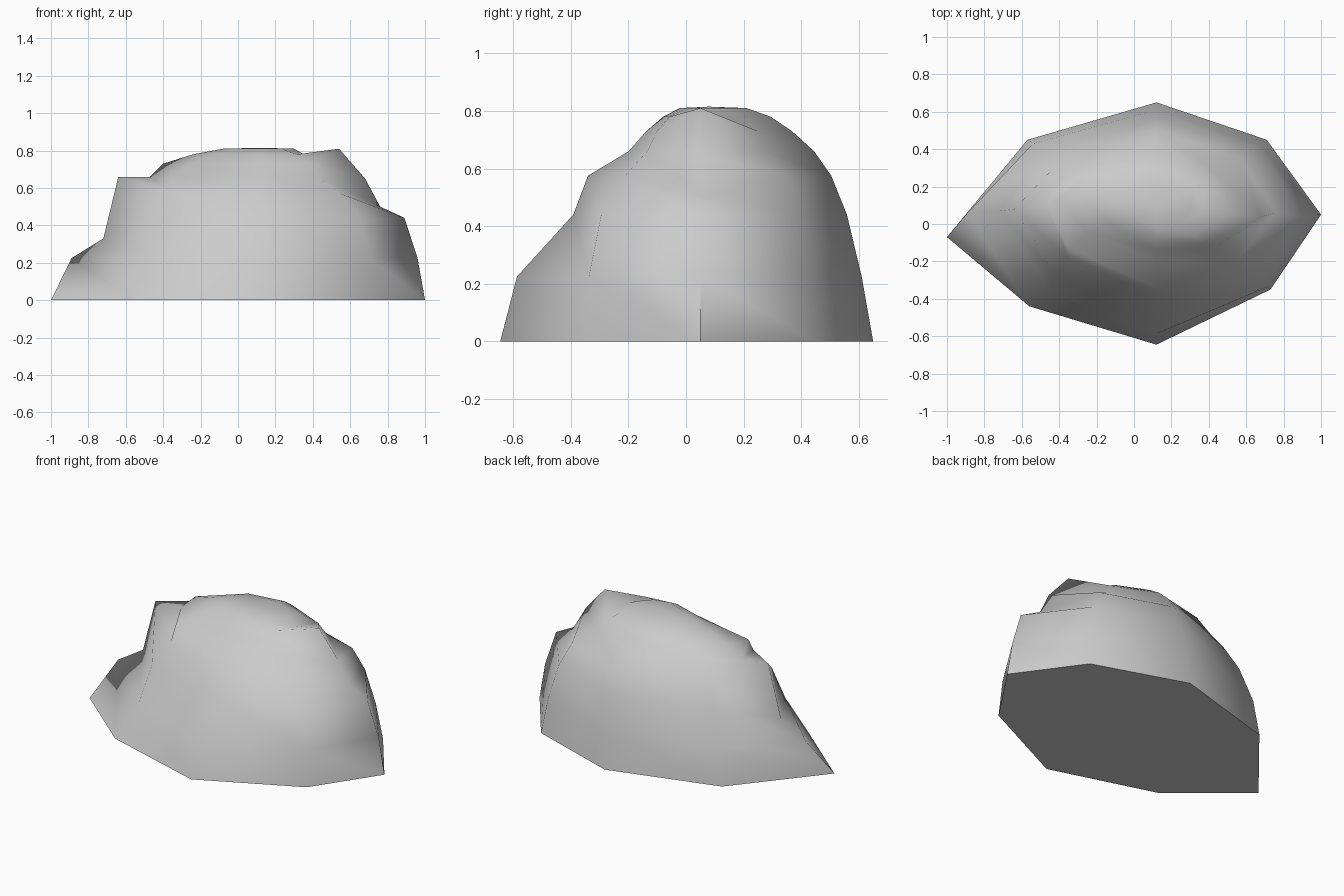
import bpy, bmesh

# Boulder: eight-sided dome built ring by ring around an off-centre peak
PEAK = (0.12, 0.08, 0.815)
OUTLINE = [(-1, -0.07), (-0.57, 0.45), (0.12, 0.65), (0.71, 0.45),
           (1, 0.05), (0.73, -0.35), (0.12, -0.645), (-0.56, -0.44)]
HEIGHTS = [0, 0.225, 0.44, 0.575, 0.66, 0.73, 0.78, 0.81]

# Rounded ribs: distance from the peak axis at every height (1 = on the outline)
ROUND_RIBS = {
    2: [1, 0.93, 0.84, 0.745, 0.64, 0.505, 0.375, 0.23],
    3: [1, 0.94, 0.85, 0.745, 0.53, 0.46, 0.34, 0.21],
    5: [1, 0.97, 0.87, 0.68, 0.50, 0.42, 0.32, 0.18],
    6: [1, 0.92, 0.65, 0.58, 0.385, 0.30, 0.22, 0.14],
}

# Chipped ribs with ledges at the left and right ends: points above the outline
LEFT_TIP = [(-0.89, 0.06, 0.225), (-0.72, 0.07, 0.33), (-0.64, 0.08, 0.66),
            (-0.47, 0.10, 0.66), (-0.40, 0.14, 0.73), (-0.24, 0.10, 0.78), (-0.08, 0.08, 0.81)]
RIGHT_TIP = [(0.96, 0.05, 0.225), (0.89, 0.04, 0.44), (0.76, 0.06, 0.50),
             (0.68, 0.04, 0.65), (0.54, 0.05, 0.81), (0.36, 0.06, 0.775), (0.30, 0.08, 0.81)]
# Left shoulders: x, y at each ring height
BACK_LEFT = [(-0.54, 0.43), (-0.475, 0.38), (-0.40, 0.33), (-0.33, 0.29),
             (-0.23, 0.29), (-0.11, 0.26), (-0.02, 0.15)]
FRONT_LEFT = [(-0.45, -0.36), (-0.42, -0.27), (-0.35, -0.18), (-0.35, -0.13),
              (-0.24, -0.05), (-0.12, 0.0), (0.0, 0.03)]


def rib_points(rib):
    x, y = OUTLINE[rib]
    base = [(x, y, 0)]
    if rib == 0:
        return base + LEFT_TIP
    if rib == 4:
        return base + RIGHT_TIP
    if rib in (1, 7):
        side = BACK_LEFT if rib == 1 else FRONT_LEFT
        return base + [(px, py, z) for (px, py), z in zip(side, HEIGHTS[1:])]
    return [(PEAK[0] + s * (x - PEAK[0]), PEAK[1] + s * (y - PEAK[1]), z)
            for s, z in zip(ROUND_RIBS[rib], HEIGHTS)]


bm = bmesh.new()
ribs = [[bm.verts.new(p) for p in rib_points(c)] for c in range(8)]
top = bm.verts.new(PEAK)
for c in range(8):
    a, b = ribs[c], ribs[(c + 1) % 8]
    for r in range(7):
        bm.faces.new((a[r], b[r], b[r + 1], a[r + 1]))
    bm.faces.new((a[-1], b[-1], top))
bm.faces.new([rib[0] for rib in ribs])
bmesh.ops.recalc_face_normals(bm, faces=bm.faces)

mesh = bpy.data.meshes.new("boulder")
bm.to_mesh(mesh)
bm.free()
boulder = bpy.data.objects.new("boulder", mesh)
bpy.context.collection.objects.link(boulder)

# Smooth sides with a crisp underside
bpy.context.view_layer.objects.active = boulder
boulder.select_set(True)
bpy.ops.object.shade_smooth_by_angle(angle=1.2)
